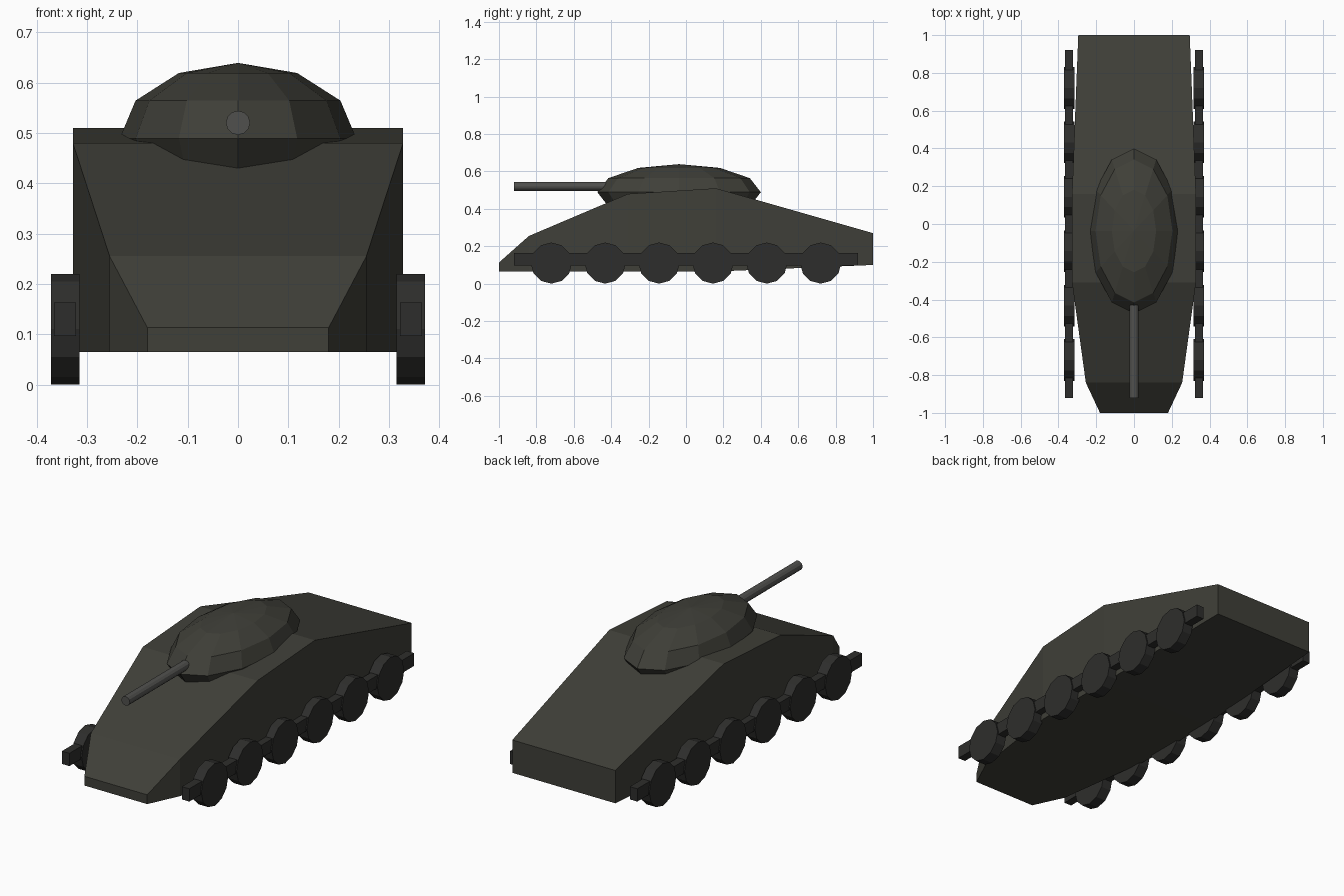
import bpy, bmesh, math

if "Cube" in bpy.data.objects:
    bpy.data.objects.remove(bpy.data.objects["Cube"])


def material(name, rgb):
    m = bpy.data.materials.new(name)
    m.diffuse_color = (*rgb, 1)
    m.use_nodes = True
    m.node_tree.nodes["Principled BSDF"].inputs["Base Color"].default_value = m.diffuse_color
    return m


armour = material("armour", (0.05, 0.05, 0.04))
running = material("running_gear", (0.027, 0.027, 0.025))
steel = material("gun_steel", (0.08, 0.08, 0.075))


def named(name, mat):
    ob = bpy.context.object
    ob.name = name
    ob.data.materials.append(mat)
    bpy.ops.object.transform_apply(location=False, rotation=True, scale=True)
    return ob


# Hull: lofted rectangular sections (y, half width, bottom z, top z)
sections = [(-1.0, 0.18, 0.065, 0.113),
            (-0.84, 0.255, 0.065, 0.255),
            (-0.31, 0.328, 0.065, 0.48),
            (0.16, 0.328, 0.065, 0.51),
            (1.0, 0.295, 0.10, 0.27)]
bm = bmesh.new()
rings = [[bm.verts.new(p) for p in ((-w, y, b), (w, y, b), (w, y, t), (-w, y, t))]
         for y, w, b, t in sections]
for a, b in zip(rings, rings[1:]):
    for i in range(4):
        j = (i + 1) % 4
        bm.faces.new((a[i], a[j], b[j], b[i]))
bm.faces.new(rings[0])
bm.faces.new(rings[-1])
bmesh.ops.recalc_face_normals(bm, faces=bm.faces)
mesh = bpy.data.meshes.new("hull")
bm.to_mesh(mesh)
bm.free()
hull = bpy.data.objects.new("hull", mesh)
mesh.materials.append(armour)
bpy.context.collection.objects.link(hull)

# Turret: low-poly flattened dome sunk into the deck
bpy.ops.mesh.primitive_uv_sphere_add(segments=12, ring_count=6, radius=1,
                                     location=(0, -0.037, 0.489))
bpy.context.object.scale = (0.235, 0.437, 0.15)
named("turret", armour)

# Gun barrel
bpy.ops.mesh.primitive_cylinder_add(vertices=12, radius=0.024, depth=0.56,
                                    location=(0, -0.64, 0.52),
                                    rotation=(math.pi / 2, 0, 0))
named("gun_barrel", steel)

# Running gear on both sides
for side, s in (("left", -1), ("right", 1)):
    bpy.ops.mesh.primitive_cube_add(size=1, location=(s * 0.3435, 0, 0.13))
    bpy.context.object.scale = (0.043, 1.84, 0.066)
    named(f"{side}_track_bar", running)
    for i in range(6):
        bpy.ops.mesh.primitive_cylinder_add(vertices=12, radius=0.11, depth=0.056,
                                            location=(s * 0.343, -0.72 + 0.288 * i, 0.11),
                                            rotation=(0, math.pi / 2, 0))
        named(f"{side}_wheel_{i + 1}", running)
